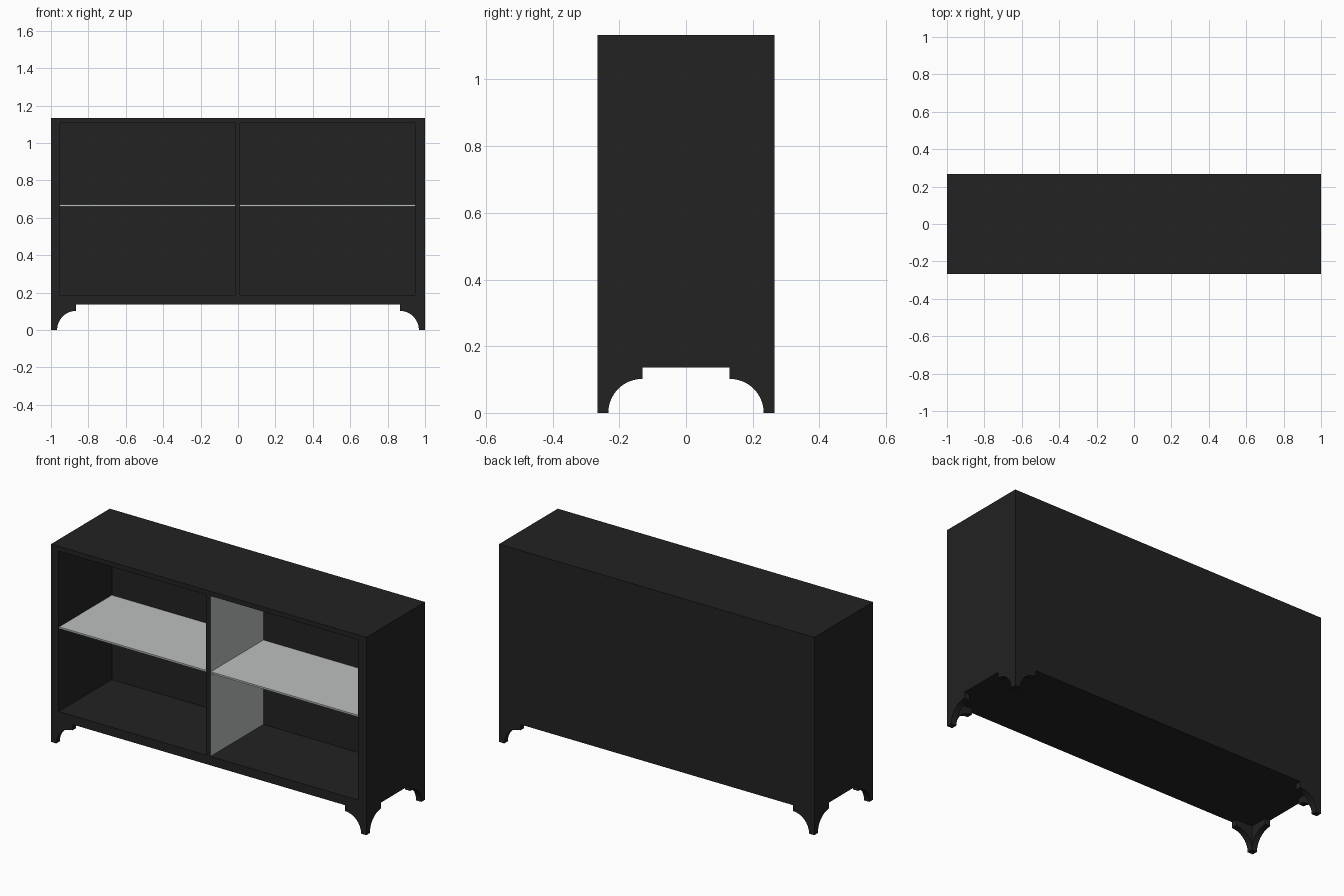
import bpy, bmesh, math
from mathutils import Vector

if "Cube" in bpy.data.objects:
    bpy.data.objects.remove(bpy.data.objects["Cube"])

W, D, H = 1.0, 0.266, 1.134          # half width, half depth, height
BASE = 0.136                         # underside of the carcass
X0, X1, Z0, Z1 = -0.951, 0.947, 0.187, 1.107   # front opening
BACK = 0.215                         # inner face of the back
DIV0, DIV1 = -0.016, 0.011           # divider sides
TOE, R = 0.033, 0.102                # foot width and arc radius


def material(name, rgb):
    m = bpy.data.materials.new(name)
    m.diffuse_color = (*rgb, 1)
    m.use_nodes = True
    m.node_tree.nodes["Principled BSDF"].inputs["Base Color"].default_value = m.diffuse_color
    return m


black = material("black", (0.016, 0.016, 0.016))
grey = material("pale grey", (0.50, 0.525, 0.515))


def finish(name, bm, *mats):
    bmesh.ops.recalc_face_normals(bm, faces=bm.faces)
    me = bpy.data.meshes.new(name)
    bm.to_mesh(me)
    bm.free()
    for m in mats:
        me.materials.append(m)
    ob = bpy.data.objects.new(name, me)
    bpy.context.collection.objects.link(ob)
    return ob


def box(lo, hi):
    bm = bmesh.new()
    bmesh.ops.create_cube(bm, size=1)
    lo, hi = Vector(lo), Vector(hi)
    for v in bm.verts:
        v.co = [lo[i] if v.co[i] < 0 else hi[i] for i in range(3)]
    bm.normal_update()
    return bm


# Carcass: box with the front face inset to the opening and pushed in
bm = box((-W, -D, BASE), (W, D, H))
front = min(bm.faces, key=lambda f: f.calc_center_median().y)
bmesh.ops.inset_individual(bm, faces=[front], thickness=0.02)
for v in front.verts:
    v.co = (X0 if v.co.x < 0 else X1, -D, Z0 if v.co.z < 0.6 else Z1)
ext = bmesh.ops.extrude_discrete_faces(bm, faces=[front])
for v in ext["faces"][0].verts:
    v.co.y = BACK
finish("carcass", bm, black)

# Divider: grey sides, black front edge
bm = box((DIV0, -D, Z0), (DIV1, BACK, Z1))
for f in bm.faces:
    f.material_index = 1 if abs(f.normal.x) > 0.5 else 0
finish("divider", bm, black, grey)

# Shelves
for name, a, b in (("left_shelf", X0, DIV0), ("right_shelf", DIV1, X1)):
    finish(name, box((a, -D + 0.004, 0.661), (b, BACK, 0.671)), grey)

# Bracket feet: two arched panels meeting at each corner
arc = [(TOE + R * (1 - math.cos(a)), R * math.sin(a))
       for a in (i * math.pi / 32 for i in range(17))]
wedge = arc + [(TOE + R, BASE), (TOE, BASE)]
bracket = [(0, 0)] + arc + [(TOE + R, BASE), (0, BASE)]


def panel(bm, profile, place):
    ends = [[bm.verts.new(place(u, z, t)) for u, z in profile] for t in (0, TOE)]
    n = len(profile)
    for ring in ends:
        bm.faces.new(ring)
    for i in range(n):
        j = (i + 1) % n
        bm.faces.new((ends[0][i], ends[0][j], ends[1][j], ends[1][i]))


for sy, fb in ((-1, "front"), (1, "back")):
    for sx, lr in ((-1, "left"), (1, "right")):
        bm = bmesh.new()
        panel(bm, bracket, lambda u, z, t: (sx * (W - u), sy * (D - t), z))
        panel(bm, wedge, lambda u, z, t: (sx * (W - t), sy * (D - u), z))
        finish(f"{fb}_{lr}_foot", bm, black)
